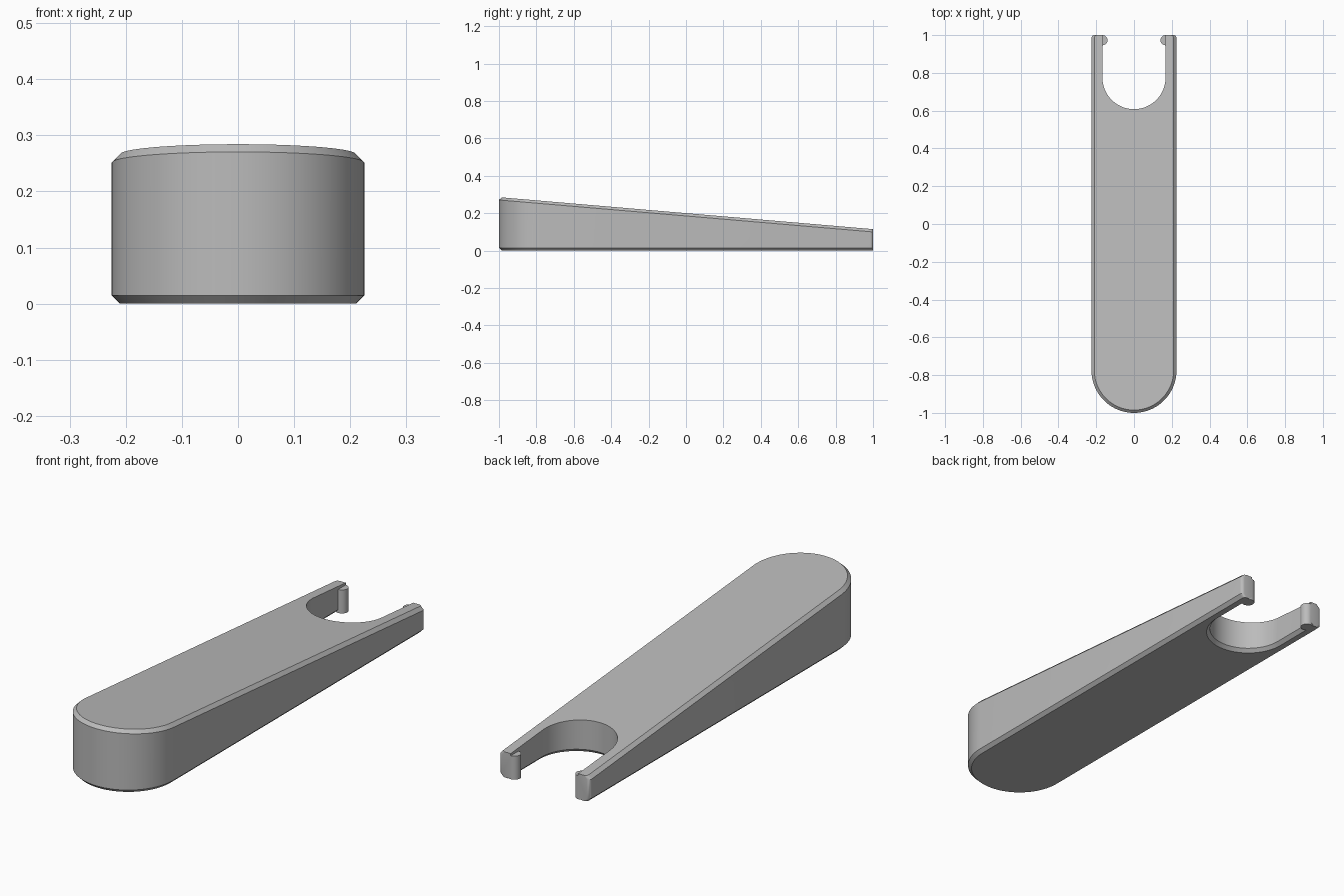
import bpy, bmesh, math

old = bpy.data.objects.get("Cube")
if old:
    bpy.data.objects.remove(old)

R, SLOT, KNOB, C = 0.225, 0.167, 0.027, 0.015
SLOPE = 0.0855

grey = bpy.data.materials.new("light_grey")
grey.use_nodes = True
grey.diffuse_color = (0.5, 0.5, 0.5, 1)
grey.node_tree.nodes["Principled BSDF"].inputs["Base Color"].default_value = (0.5, 0.5, 0.5, 1)


def top_z(y):
    return 0.2 - SLOPE * y


def arc(cx, cy, r, start, end, n):
    return [(cx + r * math.cos(math.radians(start + (end - start) * i / n)),
             cy + r * math.sin(math.radians(start + (end - start) * i / n)))
            for i in range(n + 1)]


def body_outline(inset):
    r = R - inset
    back = arc(r - C, 1 - C, C, 0, 90, 5)
    return (arc(0, R - 1, r, 180, 360, 48) + back
            + [(-x, y) for x, y in reversed(back)])


def slot_outline(grow):
    r = SLOT + grow
    return arc(0, 0.775, r, 180, 360, 48) + [(r, 1.1), (-r, 1.1)]


def loft(name, rings):
    """Join matching rings of points into a closed solid."""
    bm = bmesh.new()
    loops = [[bm.verts.new(p) for p in ring] for ring in rings]
    for a, b in zip(loops, loops[1:]):
        for i in range(len(a)):
            j = (i + 1) % len(a)
            bm.faces.new((a[i], a[j], b[j], b[i]))
    bm.faces.new(loops[0][::-1])
    bm.faces.new(loops[-1])
    bmesh.ops.recalc_face_normals(bm, faces=bm.faces)
    mesh = bpy.data.meshes.new(name)
    bm.to_mesh(mesh)
    bm.free()
    mesh.materials.append(grey)
    obj = bpy.data.objects.new(name, mesh)
    bpy.context.collection.objects.link(obj)
    return obj


def flat(points, z):
    return [(x, y, z) for x, y in points]


def sloped(points, drop):
    return [(x, y, top_z(y) - drop) for x, y in points]


def combine(target, tool, operation):
    mod = target.modifiers.new(tool.name, 'BOOLEAN')
    mod.operation, mod.object, mod.solver = operation, tool, 'EXACT'
    bpy.context.view_layer.objects.active = target
    bpy.ops.object.modifier_apply(modifier=mod.name)
    bpy.data.objects.remove(tool)


# Wedge body with bevelled top and bottom rims
body = loft("wedge_body", [
    flat(body_outline(C), 0), flat(body_outline(0), C),
    sloped(body_outline(0), C), sloped(body_outline(C), 0)])

# Open round-ended slot, flared along its lower edge
slot = loft("slot_cutter", [
    flat(slot_outline(C * 2), -C), flat(slot_outline(0), C),
    flat(slot_outline(0), 0.4)])
slot.hide_render = True
combine(body, slot, 'DIFFERENCE')

# Rounded catches at the arm tips
for side, name in ((1, "left_catch"), (-1, "right_catch")):
    ring = arc(side * SLOT, 1 - KNOB, KNOB, 0, 345, 23)
    catch = loft(name, [flat(ring, 0.0), flat(ring, 0.105)])
    combine(body, catch, 'UNION')

bpy.ops.object.select_all(action='DESELECT')
body.select_set(True)
bpy.context.view_layer.objects.active = body
bpy.ops.object.shade_smooth_by_angle(angle=math.radians(30))
